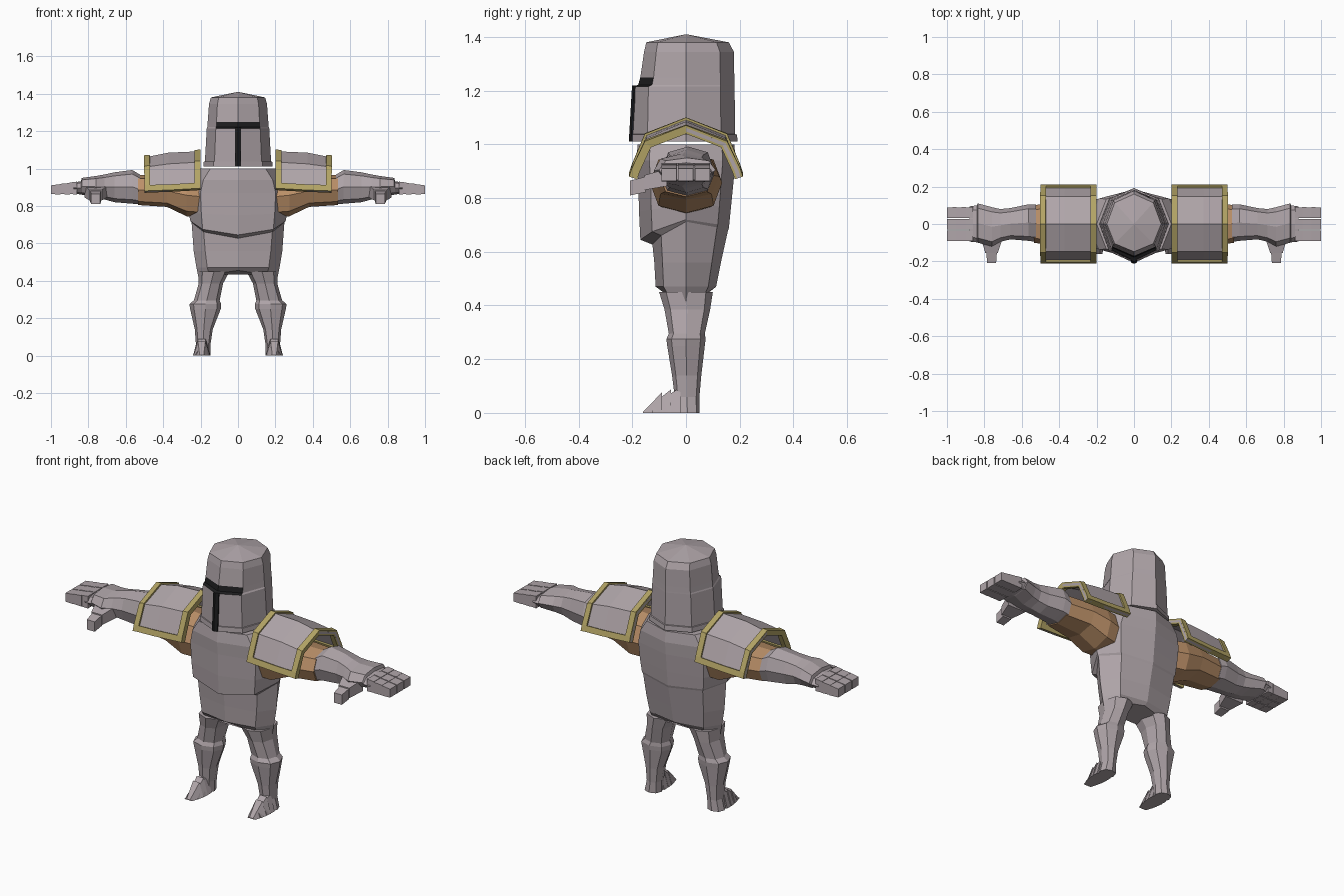
import bpy, bmesh, math

if "Cube" in bpy.data.objects:
    bpy.data.objects.remove(bpy.data.objects["Cube"])


def material(name, rgb):
    m = bpy.data.materials.new(name)
    m.diffuse_color = (*rgb, 1)
    m.use_nodes = True
    m.node_tree.nodes["Principled BSDF"].inputs["Base Color"].default_value = m.diffuse_color
    return m


STEEL = material("steel", (0.43, 0.375, 0.395))
GOLD = material("gold_trim", (0.45, 0.37, 0.13))
CLOTH = material("tan_cloth", (0.50, 0.28, 0.14))
BLACK = material("visor_black", (0.012, 0.012, 0.013))


def finish(name, bm, mats, mirror=False, thickness=0, offset=0):
    bmesh.ops.recalc_face_normals(bm, faces=bm.faces)
    me = bpy.data.meshes.new(name)
    bm.to_mesh(me)
    bm.free()
    for m in mats:
        me.materials.append(m)
    ob = bpy.data.objects.new(name, me)
    bpy.context.collection.objects.link(ob)
    if thickness:
        s = ob.modifiers.new("thickness", 'SOLIDIFY')
        s.thickness, s.offset = thickness, offset
    if mirror:
        ob.modifiers.new("mirror", 'MIRROR')
    return ob


def loft(rings, caps=(True, True), bm=None):
    """Skin a list of equal-length closed rings; returns bmesh and face rows."""
    bm = bm or bmesh.new()
    vs = [[bm.verts.new(p) for p in r] for r in rings]
    rows = []
    for a, b in zip(vs, vs[1:]):
        n = len(a)
        rows.append([bm.faces.new((a[i], a[(i + 1) % n], b[(i + 1) % n], b[i])) for i in range(n)])
    for ring, on in zip((vs[0], vs[-1]), caps):
        if on:
            bm.faces.new(ring)
    return bm, rows


def octagon(z, x0, x1, yf, yb, dip_f=0, dip_b=0, k=0.74):
    """Eight-sided level ring; the front or back middle may dip down."""
    pts, cx, rx = [], (x0 + x1) / 2, (x1 - x0) / 2
    my = (yf + yb) / 2 if x0 > 0 else 0
    for i in range(8):
        c, s = round(math.cos(i * math.pi / 4), 3), round(math.sin(i * math.pi / 4), 3)
        if i % 2:
            c, s = math.copysign(k, c), math.copysign(k, s)
        y = my + abs(s) * ((yb - my) if s > 0 else (yf - my))
        w = 0 if s == 0 else (1 if i % 2 == 0 else 0.6)
        pts.append((cx + c * rx, y, z - w * (dip_b if s > 0 else dip_f)))
    return pts


def arm_ring(x, top, bot, yf, yb, k=0.76):
    """Eight-sided ring across the arm."""
    cy, ry, cz, rz = (yf + yb) / 2, (yb - yf) / 2, (top + bot) / 2, (top - bot) / 2
    d = [(1, 0), (k, k), (0, 1), (-k, k), (-1, 0), (-k, -k), (0, -1), (k, -k)]
    return [(x, cy + a * ry, cz + b * rz) for a, b in d]


def rect_x(x, y0, y1, z0, z1):
    return [(x, y0, z0), (x, y1, z0), (x, y1, z1), (x, y0, z1)]


# helmet: eight-sided bucket, with the slit as a narrow row of faces
spec = [(1.01, .185, -.208, .192), (1.037, .183, -.206, .19), (1.038, .177, -.202, .183),
        (1.215, .167, -.197, .181), (1.222, .164, -.178, .181), (1.25, .162, -.17, .18),
        (1.345, .155, -.156, .178), (1.38, .145, -.148, .16), (1.41, .002, -.002, .002)]
bm, rows = loft([octagon(z, -r, r, f, b, k=.71) for z, r, f, b in spec])
for row in rows[3:5]:
    for i in (5, 6):
        row[i].material_index = 1
finish("helmet", bm, [STEEL, BLACK])

# vertical slit, a folded strip down the front ridge
strip = []
for z, y in ((1.01, -.213), (1.22, -.201)):
    strip.append([(0, y, z), (.017, y + .008, z), (.017, y + .014, z),
                  (0, y + .006, z), (-.017, y + .014, z), (-.017, y + .008, z)])
finish("visor_slit", loft(strip)[0], [BLACK])

# torso: breastplate overhanging the waist, arched at the crotch
spec = [(1.0, .20, -.18, .18, 0, 0), (.94, .25, -.185, .185, 0, 0), (.87, .272, -.178, .178, 0, 0),
        (.77, .265, -.175, .168, .02, 0), (.72, .255, -.17, .16, .075, .03),
        (.712, .248, -.125, .156, .085, .035), (.56, .237, -.118, .13, 0, 0),
        (.47, .222, -.113, .112, 0, 0), (.40, .208, -.085, .09, -.055, -.055)]
finish("torso", loft([octagon(z, -r, r, f, b, df, db) for z, r, f, b, df, db in spec])[0], [STEEL])

# legs with flared knee guards
spec = [(.45, .045, .212, -.10, .10), (.385, .08, .21, -.08, .09), (.295, .098, .236, -.064, .07),
        (.275, .09, .26, -.073, .073), (.25, .092, .256, -.07, .07), (.14, .135, .231, -.052, .057),
        (.06, .147, .225, -.042, .05), (0, .147, .24, -.04, .05)]
finish("leg", loft([octagon(*s) for s in spec])[0], [STEEL], mirror=True)

# foot plates, overlapping down to a pointed toe
bm = bmesh.new()
for y0, y1, h0, h1, w0, w1 in ((-.02, -.085, .095, .055, .046, .044),
                               (-.055, -.125, .088, .032, .047, .036),
                               (-.09, -.16, .076, .004, .044, .024)):
    loft([[(.194 - w, y, 0), (.194 + w, y, 0), (.194 + w * .45, y, h), (.194 - w * .45, y, h)]
          for y, h, w in ((y0, h0, w0), (y1, h1, w1))], bm=bm)
finish("foot", bm, [STEEL], mirror=True)

# cloth sleeve
spec = [(.20, .96, .74, -.12, .12), (.275, .97, .745, -.135, .135),
        (.38, .965, .795, -.125, .125), (.535, .965, .805, -.10, .10)]
finish("sleeve", loft([arm_ring(*s) for s in spec])[0], [CLOTH], mirror=True)

# gauntlet and palm
spec = [(.525, .968, .808, -.095, .105), (.565, .992, .812, -.09, .105), (.66, .98, .82, -.082, .085),
        (.715, .968, .835, -.095, .08), (.76, .96, .845, -.12, .09), (.835, .95, .86, -.10, .11),
        (.84, .932, .862, -.098, .10), (.88, .925, .864, -.094, .094)]
finish("gauntlet", loft([arm_ring(*s) for s in spec])[0], [STEEL], mirror=True)

# three fingers of stepped segments
bm = bmesh.new()
for yc in (-.063, -.001, .061):
    for x0, x1, t0, t1 in ((.86, .90, .93, .925), (.898, .95, .923, .918), (.948, 1.0, .917, .91)):
        loft([rect_x(x0, yc - .029, yc + .029, .862, t0),
              rect_x(x1, yc - .028, yc + .028, .863, t1)], bm=bm)
finish("fingers", bm, [STEEL], mirror=True)

# thumb pointing forward and down
bm = bmesh.new()
for sec in (((-.07, .70, .82, .845, .91), (-.155, .728, .795, .83, .885)),
            ((-.15, .733, .79, .822, .88), (-.208, .737, .785, .81, .865))):
    loft([[(a, y, lo), (b, y, lo), (b, y, hi), (a, y, hi)] for y, a, b, lo, hi in sec], bm=bm)
finish("thumb", bm, [STEEL], mirror=True)


# shoulder guards: folded plate, plus a thicker border frame on its edges
def shoulder_grid(border):
    bm = bmesh.new()
    stations = [(.20, 1.085, 1.03, .89), (.232, 1.084, 1.028, .888), (.37, 1.078, 1.02, .88),
                (.47, 1.058, 1.006, .877), (.50, 1.055, 1.0, .875)]
    grid = []
    for x, top, mid, low in stations:
        half = [(.197, low), (.187, low + .03), (.142, mid), (0, top)]
        prof = [(-y, z) for y, z in half] + half[-2::-1]
        grid.append([bm.verts.new((x, y, z)) for y, z in prof])
    for i in range(4):
        for j in range(6):
            if not border or i in (0, 3) or j in (0, 5):
                bm.faces.new((grid[i][j], grid[i + 1][j], grid[i + 1][j + 1], grid[i][j + 1]))
    bmesh.ops.delete(bm, geom=[v for v in bm.verts if not v.link_faces], context='VERTS')
    return bm


finish("shoulder_plate", shoulder_grid(False), [STEEL], mirror=True, thickness=.014)
finish("shoulder_trim", shoulder_grid(True), [GOLD], mirror=True, thickness=.032)
